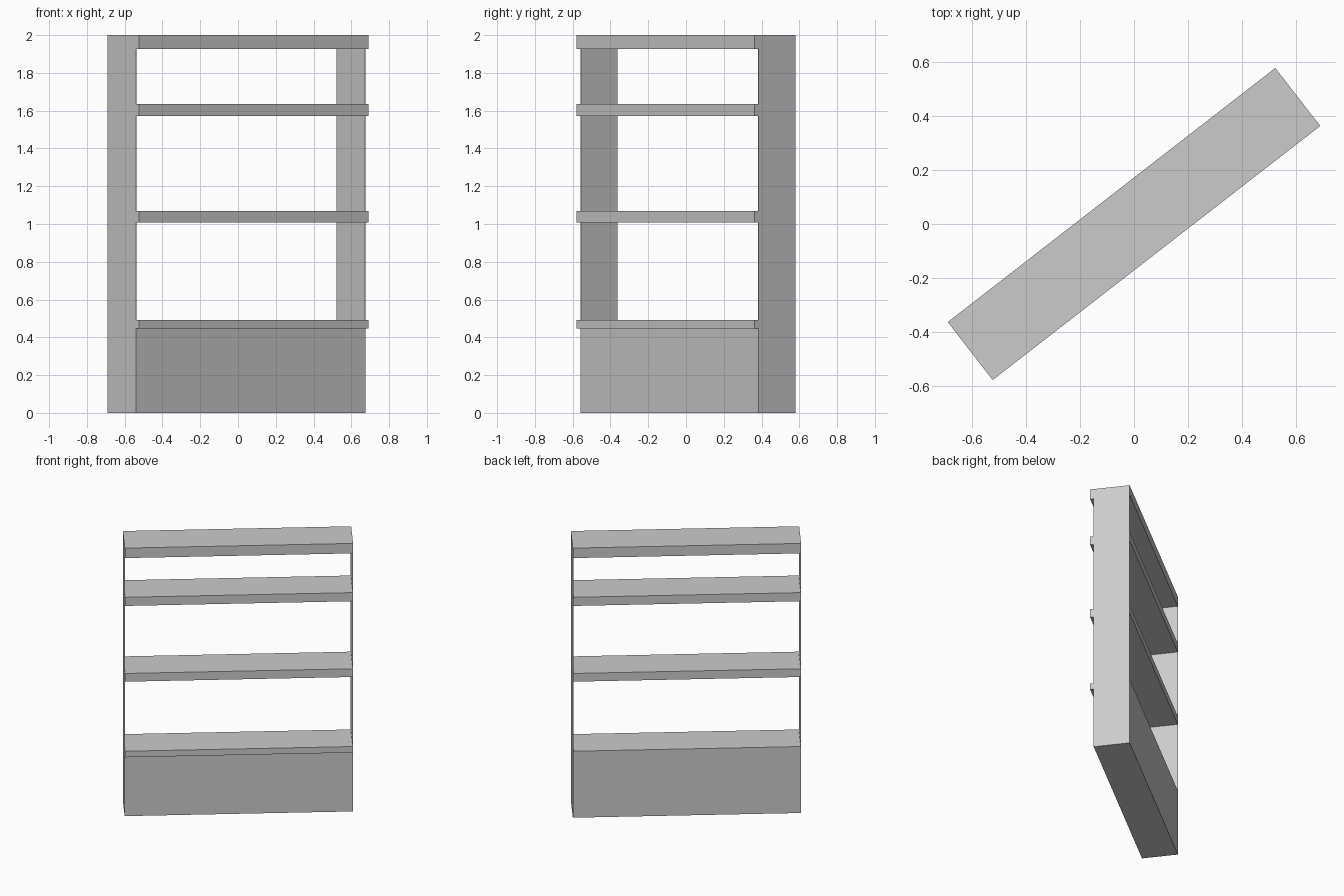
import bpy, math
from mathutils import Matrix

if "Cube" in bpy.data.objects:
    bpy.data.objects.remove(bpy.data.objects["Cube"])

ANGLE = math.radians(37.8)   # whole bookcase is turned about z
WIDTH, BACK = 1.537, 0.136
SHELF_FRONT, CASE_FRONT = -0.136, -0.111
ROT = Matrix.Rotation(ANGLE, 4, 'Z')


def box(name, x, y, z):
    """Box from (min, max) ranges in the bookcase's own frame."""
    bpy.ops.mesh.primitive_cube_add(size=1)
    ob = bpy.context.object
    ob.name = name
    mid = [(r[0] + r[1]) / 2 for r in (x, y, z)]
    size = [r[1] - r[0] for r in (x, y, z)]
    ob.data.transform(Matrix.Translation(mid) @ Matrix.Diagonal((*size, 1)))
    ob.rotation_euler.z = ANGLE
    return ob


h = WIDTH / 2
t = 0.003  # sheet-thin sides

# side panels
box("left_side_panel", (-h, -h + t), (CASE_FRONT, BACK), (0, 2))
box("right_side_panel", (h - t, h), (CASE_FRONT, BACK), (0, 2))

# closed base cabinet
box("base_cabinet", (-h + t, h - t), (CASE_FRONT, BACK), (0, 0.448))

# shelves overhang the front
for name, z in (("cabinet_top", (0.448, 0.493)), ("lower_shelf", (1.009, 1.07)),
                ("upper_shelf", (1.571, 1.635)), ("top_board", (1.926, 2.0))):
    box(name, (-h, h), (SHELF_FRONT, BACK), z)
